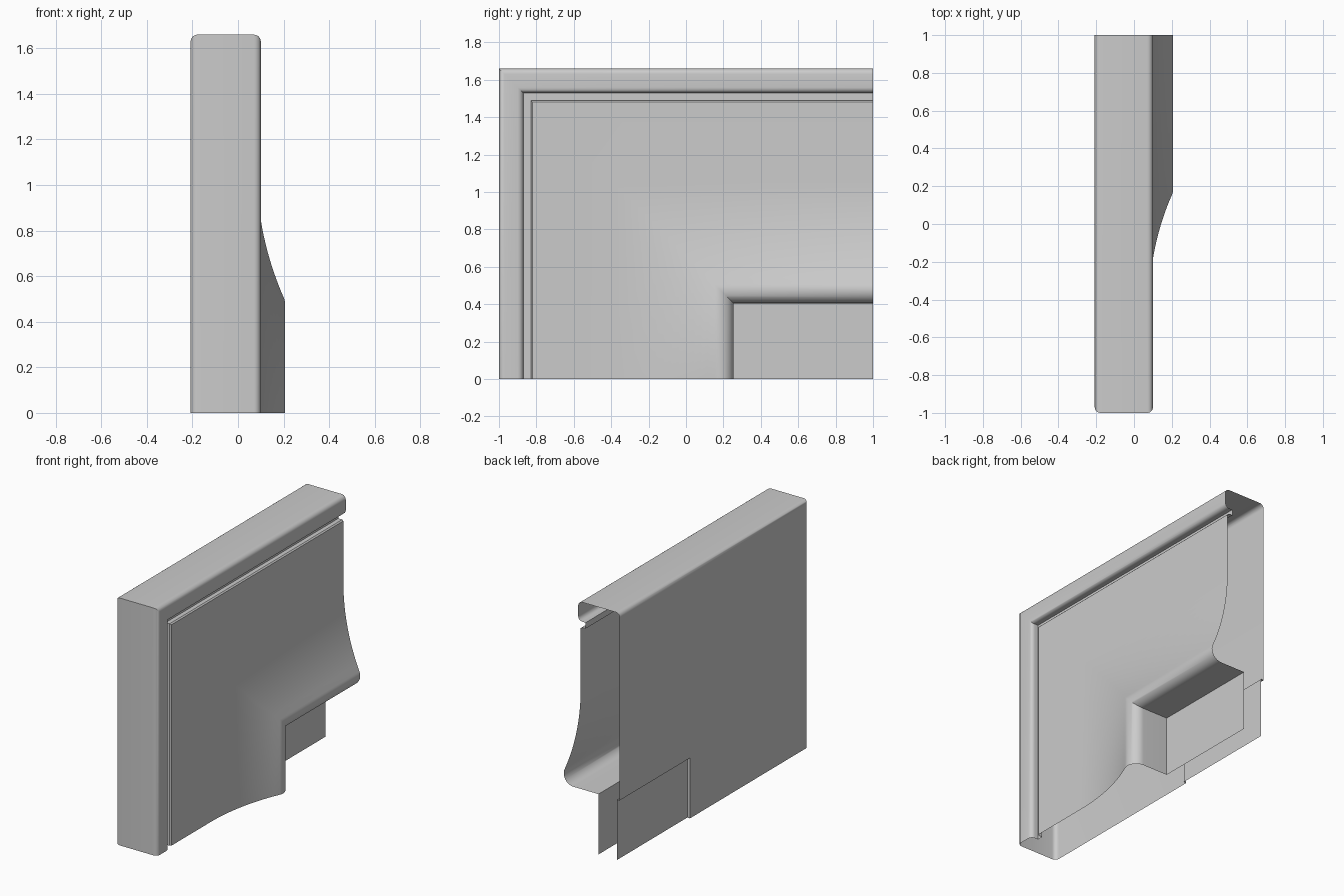
import bpy, bmesh
from math import sin, cos, asin, radians

if "Cube" in bpy.data.objects:
    bpy.data.objects.remove(bpy.data.objects["Cube"])

TOP, LEFT, RIGHT = 1.66, -1.0, 1.0


def arc(cd, cx, r, a0, a1, n):
    """Arc points (d, x); d is the inset from the outer edge, x the depth."""
    return [(cd + r * cos(radians(a0 + (a1 - a0) * i / n)),
             cx + r * sin(radians(a0 + (a1 - a0) * i / n))) for i in range(n + 1)]


def sweep(name, profile, cap_first=False, cap_last=False):
    """Sweep a (d, x) profile up the left side and along the top, mitred at the corner."""
    bm = bmesh.new()
    rows = [[bm.verts.new(p) for p in ((x, LEFT + d, 0),
                                       (x, LEFT + d, TOP - d),
                                       (x, RIGHT, TOP - d))] for d, x in profile]
    for a, b in zip(rows, rows[1:]):
        for k in (0, 1):
            bm.faces.new((a[k], b[k], b[k + 1], a[k + 1]))
    if cap_first:
        v = bm.verts.new((profile[0][1], RIGHT, 0))
        bm.faces.new((*rows[0], v))
    if cap_last:
        v = bm.verts.new((profile[-1][1], RIGHT, 0))
        bm.faces.new((rows[-1][0], v, rows[-1][2], rows[-1][1]))
    mesh = bpy.data.meshes.new(name)
    bm.to_mesh(mesh)
    bm.free()
    obj = bpy.data.objects.new(name, mesh)
    bpy.context.collection.objects.link(obj)
    bpy.ops.object.select_all(action='DESELECT')
    obj.select_set(True)
    bpy.context.view_layer.objects.active = obj
    bpy.ops.object.shade_smooth_by_angle(angle=radians(35))
    return obj


# Outer case: recessed back plate, back, rounded sides, front rim, groove floor
BACK, FRONT, INNER, GROOVE = -0.208, 0.10, 1.255, 0.045
case = [(INNER, BACK + 0.02), (INNER, BACK)]
case += arc(0.03, BACK + 0.03, 0.03, 270, 180, 6)
case += arc(0.03, FRONT - 0.03, 0.03, 180, 90, 6)
case += arc(0.10, FRONT - 0.03, 0.03, 90, 0, 6)
case += [(0.13, GROOVE), (0.17, GROOVE)]
sweep("outer_case", case, cap_first=True)

# Front panel: flat border, concave flare, rounded lip, wall back to the inner plate
BASE, D0, D1, R = 0.082, 0.59, 1.155, 1.40
tilt = asin((D1 - D0) / R)
r = (INNER - D1) / (1 + sin(tilt))
deg = tilt * 180 / 3.14159265
lip_x = BASE + R * (1 - cos(tilt)) - r * cos(tilt)
panel = [(0.17, GROOVE), (0.17, BASE - 0.008), (0.178, BASE)]
panel += arc(D0, BASE + R, R, 270, 270 + deg, 14)
panel += arc(INNER - r, lip_x, r, 90 + deg, 0, 14)[1:]
panel += [(INNER, -0.05)]
sweep("front_panel", panel, cap_last=True)
